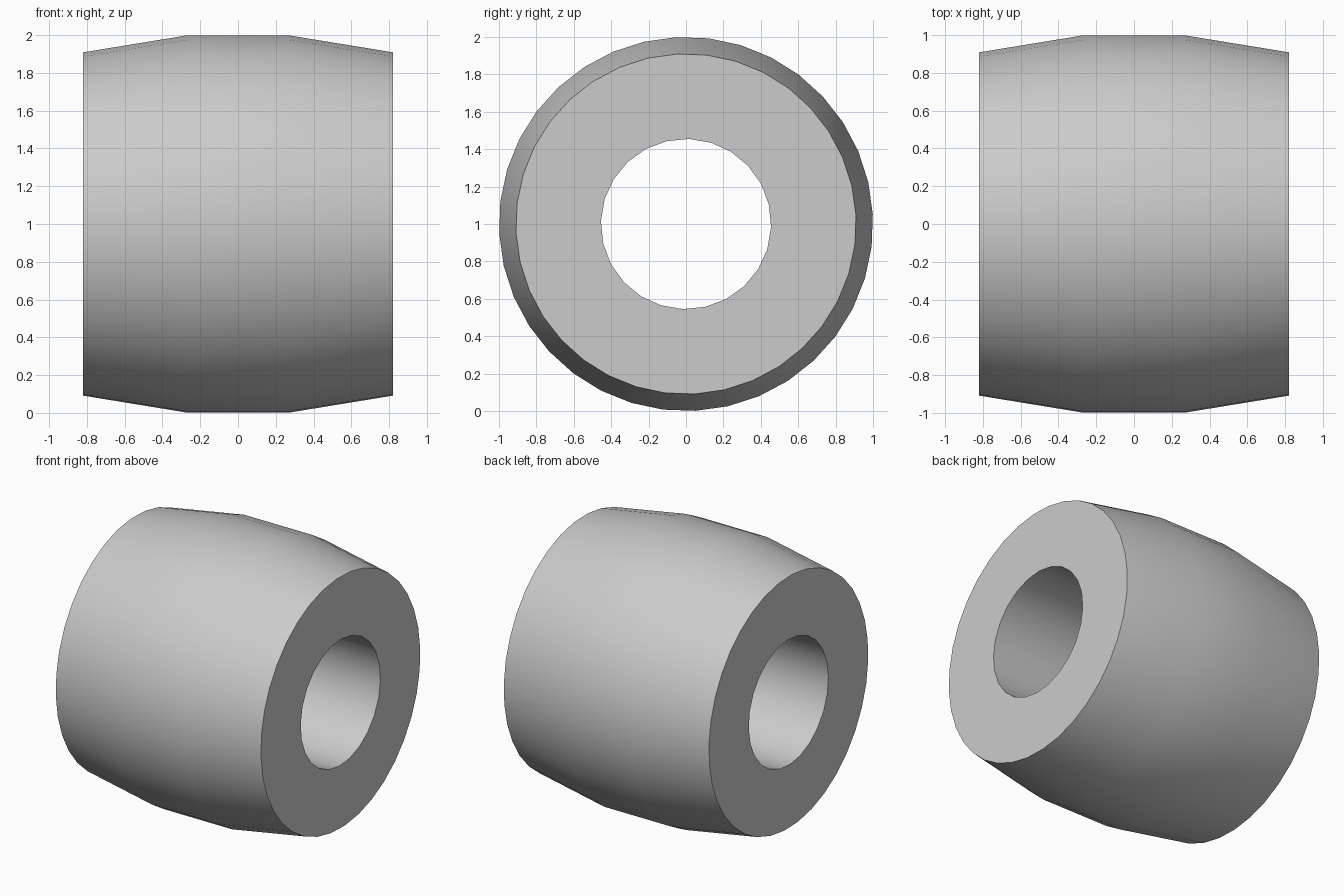
import bpy
import bmesh
from math import sin, cos, radians, tau

cube = bpy.data.objects.get("Cube")
if cube:
    bpy.data.objects.remove(cube, do_unlink=True)

# One plain grey material
GREY = (0.6, 0.6, 0.6, 1.0)
mat = bpy.data.materials.new("light_grey")
mat.use_nodes = True
mat.diffuse_color = GREY
mat.node_tree.nodes["Principled BSDF"].inputs["Base Color"].default_value = GREY


def ring(bm, x, radius, sides, start):
    """Closed ring of vertices around the x axis, centred at z = 1."""
    angles = [radians(start) + tau * i / sides for i in range(sides)]
    return [bm.verts.new((x, radius * sin(a), 1 + radius * cos(a))) for a in angles]


def tube(bm, profile, sides, start):
    """Skin rings along a list of (x, radius) stations; returns the end rings."""
    rings = [ring(bm, x, r, sides, start) for x, r in profile]
    for a, b in zip(rings, rings[1:]):
        for i in range(sides):
            j = (i + 1) % sides
            bm.faces.new((a[i], a[j], b[j], b[i]))
    return rings[0], rings[-1]


bm = bmesh.new()
# Barrel wall with tapered ends, and the straight bore through it
outer_ends = tube(bm, [(-0.82, 0.91), (-0.27, 1), (0.27, 1), (0.82, 0.91)], 36, 7)
bore_ends = tube(bm, [(-0.82, 0.455), (0.82, 0.455)], 24, 2)

# Flat ring-shaped end caps
for outer, bore in zip(outer_ends, bore_ends):
    rim = {e for v in outer + bore for e in v.link_edges if e.is_boundary}
    bmesh.ops.triangle_fill(bm, use_beauty=True, edges=list(rim))

bmesh.ops.recalc_face_normals(bm, faces=bm.faces)
mesh = bpy.data.meshes.new("barrel_bead")
bm.to_mesh(mesh)
bm.free()
mesh.materials.append(mat)

bead = bpy.data.objects.new("barrel_bead", mesh)
bpy.context.collection.objects.link(bead)

# Smooth walls, crisp rims
bpy.ops.object.select_all(action="DESELECT")
bead.select_set(True)
bpy.context.view_layer.objects.active = bead
bpy.ops.object.shade_smooth_by_angle(angle=radians(30))
